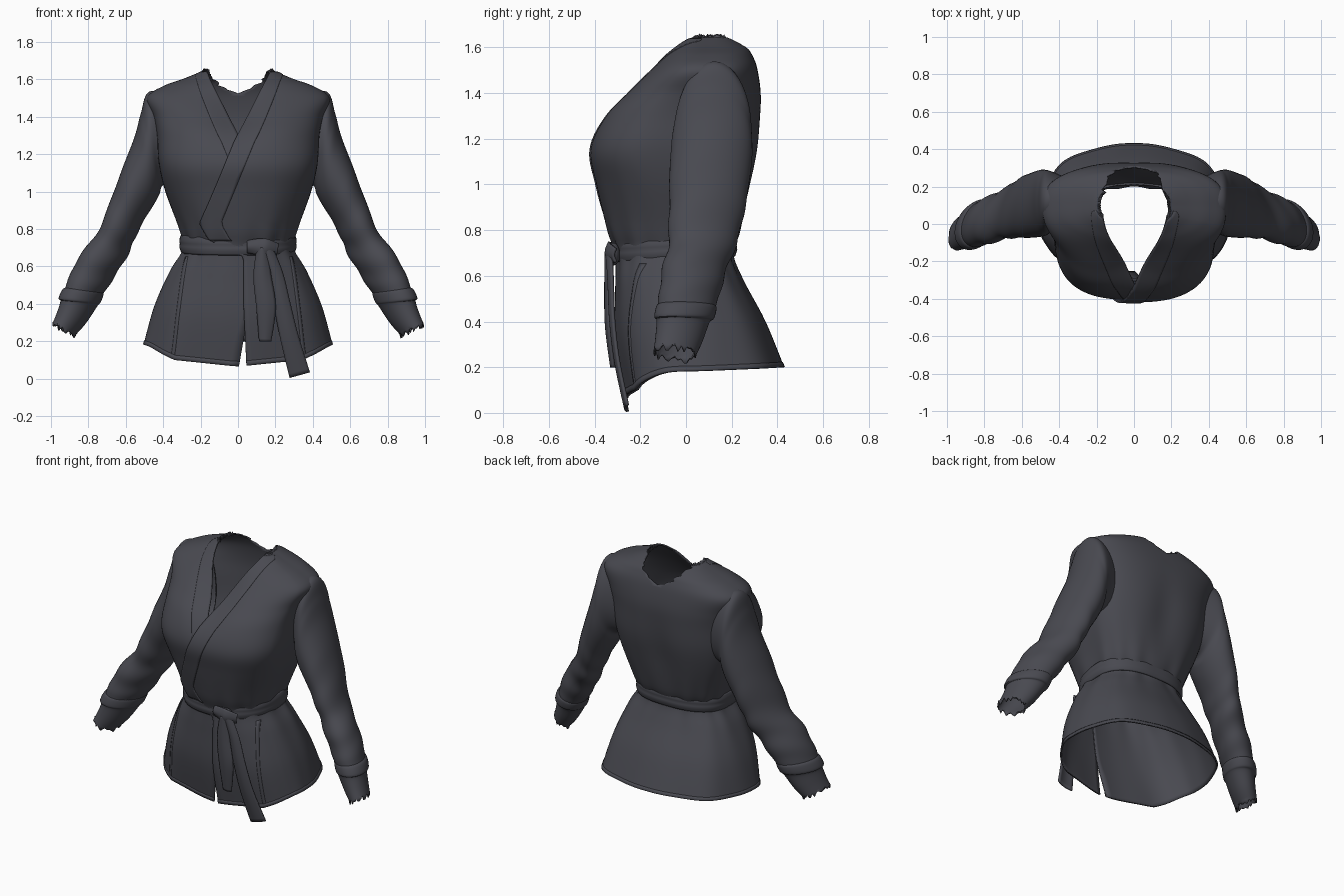
import bpy, bmesh, math, random
from mathutils import Vector

random.seed(4)
if "Cube" in bpy.data.objects:
    bpy.data.objects.remove(bpy.data.objects["Cube"], do_unlink=True)

# One charcoal cloth
CLOTH = (0.066, 0.067, 0.081, 1)
cloth = bpy.data.materials.new("charcoal_cloth")
cloth.use_nodes = True
cloth.diffuse_color = CLOTH
cloth.node_tree.nodes["Principled BSDF"].inputs["Base Color"].default_value = CLOTH

def finish(obj, thickness):
    obj.data.materials.append(cloth)
    if thickness:
        solid = obj.modifiers.new("cloth_thickness", "SOLIDIFY")
        solid.thickness, solid.offset = thickness, 0
    bpy.ops.object.select_all(action="DESELECT")
    obj.select_set(True)
    bpy.context.view_layer.objects.active = obj
    bpy.ops.object.shade_smooth_by_angle(angle=math.radians(50))

def loft(name, grids, closed=False, thickness=0.008):
    """Skin one or more grids of points and weld where they meet."""
    bm = bmesh.new()
    for rows in grids:
        verts = [[bm.verts.new(p) for p in row] for row in rows]
        n = len(rows[0])
        for low, high in zip(verts, verts[1:]):
            for c in range(n if closed else n - 1):
                d = (c + 1) % n
                bm.faces.new((low[c], low[d], high[d], high[c]))
    bmesh.ops.remove_doubles(bm, verts=bm.verts, dist=1e-5)
    bmesh.ops.recalc_face_normals(bm, faces=bm.faces)
    mesh = bpy.data.meshes.new(name)
    bm.to_mesh(mesh)
    bm.free()
    obj = bpy.data.objects.new(name, mesh)
    bpy.context.collection.objects.link(obj)
    finish(obj, thickness)

def spline(keys, u):
    """Catmull-Rom through a list of tuples."""
    last = len(keys) - 1
    i = min(int(u), last - 1)
    f = u - i
    a, b, c, d = (keys[max(0, min(last, i + k))] for k in (-1, 0, 1, 2))
    return [q + 0.5 * f * (r - p + f * (2 * p - 5 * q + 4 * r - s + f * (3 * (q - r) + s - p)))
            for p, q, r, s in zip(a, b, c, d)]

def ramp(pairs, v):
    """Piecewise linear lookup."""
    for (a, fa), (b, fb) in zip(pairs, pairs[1:]):
        if v <= b:
            return fa + (fb - fa) * max(0, v - a) / (b - a)
    return pairs[-1][1]

def spow(v, e):
    return math.copysign(abs(v) ** e, v)

def bell(v, mid, width):
    return math.exp(-((v - mid) / width) ** 2)

def steps(a, b, n):
    return [a + (b - a) * i / n for i in range(n + 1)]

# Body sections: height, half width, front y, back y, side y
BODY = [(.20, .495, -.25, .42, 0), (.40, .44, -.29, .34, 0), (.58, .36, -.29, .245, 0),
        (.70, .288, -.29, .20, 0), (.80, .312, -.325, .235, .02), (1.0, .385, -.375, .285, .04),
        (1.15, .42, -.402, .315, .05), (1.3, .43, -.35, .325, .07), (1.4, .45, -.26, .325, .09),
        (1.5, .485, -.148, .31, .1), (1.56, .40, -.085, .29, .1), (1.6, .29, -.04, .265, .1),
        (1.645, .18, .005, .2, .1)]
HEM_DROP = [(0, .135), (.68, .1), (1, .018)]
ROUND = 0.78

def body_point(u, t, side, off, folds=True):
    """Angle t runs from centre front, round the side, to centre back."""
    s, w, yf, yb, yc = spline(BODY, u)
    co, si = math.cos(t), math.sin(t)
    grow = off
    if folds:
        # Gathers near the waist and soft folds in the skirt
        grow += 0.006 * math.exp(-abs(s - .72) / .13) * math.cos(14 * t)
        grow += 0.012 * max(0, .7 - s) * math.cos(8 * t)
    x = (w + grow * abs(si)) * spow(si, ROUND)
    if co > 0:
        # Full bust with a hollow between the lapels
        y = yc + co ** (ROUND - .25 * bell(s, 1.15, .2)) * (yf - yc)
        y += .06 * bell(x, 0, .14) * bell(s, 1.41, .13)
        drop = ramp(HEM_DROP, abs(si) ** ROUND)
    else:
        # Shallow valley along the spine
        y = yc + abs(co) ** ROUND * (yb - yc) - .018 * bell(x, 0, .1) * bell(s, 1.08, .22)
        drop = .018 * (1 - abs(co))
    return (side * x, y - grow * co, s - drop * max(0, min(1, (.7 - s) / .5)))

def angle_at(u, x):
    w = spline(BODY, u)[1]
    return math.asin(spow(max(-.99, min(.985, x / w)), 1 / ROUND))

NECK = [(.83, -.2), (1.27, -.02), (1.39, .045), (1.6, .15), (1.645, .165)]
EDGE = {1: [(.2, .045), (.45, .03), (.66, .03), (.74, -.15)] + NECK,
        -1: [(.2, -.005), (.4, -.05), (.66, -.1), (.74, -.15)] + NECK}
LIFT = {1: .013, -1: 0}

def front_edge(u, side, extra=0):
    return angle_at(u, ramp(EDGE[side], spline(BODY, u)[0]) + extra)

def back_edge(u):
    s = spline(BODY, u)[0]
    if s < 1.53:
        return math.pi
    x = .16 * math.sqrt(min(1, (s - 1.53) / .1)) + random.uniform(-.014, .014)
    return math.pi - angle_at(u, x)

def layer(t, lift):
    """Outer wrap stands off the inner one across the front only."""
    return lift * max(0, min(1, 2.5 * math.cos(t)))

body, hem = [], []
for side, label, start in ((1, "left", 3.4), (-1, "right", 5.8)):
    # Jacket half, wrapping past the centre in front
    rows = [[body_point(u, t, side, layer(t, LIFT[side]))
             for t in steps(front_edge(u, side), back_edge(u), 72)] for u in steps(0, 12, 72)]
    rows[-1] = [(x, y, z + random.uniform(-.02, .012)) for x, y, z in rows[-1]]
    body.append(rows)
    # Stitched hem
    hem.append([[body_point(u, t, side, layer(t, LIFT[side]) + .003)
                 for t in steps(front_edge(u, side), math.pi, 72)] for u in steps(0, .16, 2)])
    # Crossed collar band, narrowing toward the neck
    rows = []
    for u in steps(start, 11.8, 50):
        width = .11 - .05 * max(0, (u - 7) / 5)
        rows.append([body_point(u, t, side, LIFT[side] + .005)
                     for t in steps(front_edge(u, side), front_edge(u, side, width), 10)])
    loft(label + "_collar", [rows])
    # Skirt panel seam
    loft(label + "_skirt_seam", [[[body_point(u, angle_at(u, .34 - .03 * u + d), side, LIFT[side] + .002)
                                   for d in (0, .008, .016)] for u in steps(0, 2.6, 16)]])
loft("body", body)
loft("hem_band", hem)

# Sleeve rings: outer x z, inner x z, front y, back y, lean
SLEEVE = [(.36, 1.52, .30, 1.06, .03, .23, 0), (.475, 1.53, .40, 1.04, -.03, .275, 0),
          (.515, 1.42, .425, .985, -.055, .285, 0), (.55, 1.29, .455, .93, -.065, .285, 0),
          (.62, 1.11, .505, .85, -.07, .265, .1), (.685, .93, .55, .76, -.07, .24, .2),
          (.755, .77, .585, .68, -.075, .205, .3), (.85, .645, .645, .575, -.10, .165, .3),
          (.90, .54, .70, .49, -.115, .14, .3), (.925, .47, .735, .44, -.12, .12, .3)]
CUFF = [(.915, .485, .735, .46, -.11, .115, .3), (.935, .475, .722, .455, -.125, .13, .3),
        (.955, .43, .738, .41, -.135, .12, .3), (.945, .415, .755, .39, -.125, .10, .3),
        (.965, .35, .815, .30, -.13, .07, .3), (.99, .29, .872, .235, -.138, .04, .3)]

def ring(keys, u, side, crease):
    ox, oz, ix, iz, yf, yb, lean = spline(keys, u)
    pts = []
    for a in steps(0, math.tau, 40)[:-1]:
        r = 1 + crease * math.sin(4.2 * u + 2 * math.sin(a)) * max(0, 1 - abs(u - 6.3) / 2.6)
        s = r * math.sin(a)
        c = r * math.cos(a) * (1 - lean * lean / 2) - lean * s
        pts.append((side * ((ox + ix) / 2 + c * (ox - ix) / 2),
                    (yf + yb) / 2 + s * (yb - yf) / 2,
                    (oz + iz) / 2 + c * (oz - iz) / 2))
    return pts

for side, label in ((1, "left"), (-1, "right")):
    rows = [ring(SLEEVE, u, side, .05) for u in steps(0, len(SLEEVE) - 1, 63)]
    loft(label + "_sleeve", [rows], True)
    rows = [ring(CUFF, u, side, 0) for u in steps(0, len(CUFF) - 1, 25)]
    rows[-1] = [(x, y, z + random.uniform(-.02, .015)) for x, y, z in rows[-1]]
    loft(label + "_cuff", [rows], True)

# Belt with a soft middle crease
rows = []
for v in steps(0, 1, 10):
    bulge = .012 + .012 * math.sin(math.pi * v) - .005 * bell(v, .5, .12)
    ring_points = [body_point(3, t, 1, bulge, False) for t in steps(0, math.tau, 96)[:-1]]
    rows.append([(x, y, .676 + .095 * v + .05 * y) for x, y, z in ring_points])
loft("belt", [rows], True)

def ribbon(name, keys):
    """Strip along (x, y, z, width) points, bowed across its width."""
    rows = []
    for u in steps(0, len(keys) - 1, 24):
        p, q = spline(keys, max(0, u - .05)), spline(keys, min(len(keys) - 1, u + .05))
        x, y, z, w = spline(keys, u)
        d = Vector((q[0] - p[0], 0, q[2] - p[2])).normalized()
        rows.append([(x - d.z * w * k, y - .02 * math.cos(math.pi * k) * (1 - .6 * u / len(keys)),
                      z + d.x * w * k) for k in steps(-.5, .5, 8)])
    loft(name, [rows], thickness=.012)

# Hanging ties and knot
ribbon("long_tie", [(.15, -.325, .70, .06), (.20, -.32, .56, .075), (.235, -.315, .40, .085),
                    (.275, -.295, .22, .095), (.33, -.255, .02, .11)])
ribbon("short_tie", [(.13, -.33, .70, .05), (.13, -.335, .55, .09), (.15, -.335, .38, .10),
                     (.145, -.315, .20, .06)])
ribbon("knot_wrap", [(.05, -.31, .705, .06), (.10, -.325, .705, .08), (.15, -.335, .70, .09),
                     (.21, -.305, .69, .06)])
bpy.ops.mesh.primitive_uv_sphere_add(segments=24, ring_count=12, location=(.14, -.32, .695))
knot = bpy.context.object
knot.name = "belt_knot"
knot.scale = (.045, .032, .05)
finish(knot, 0)
